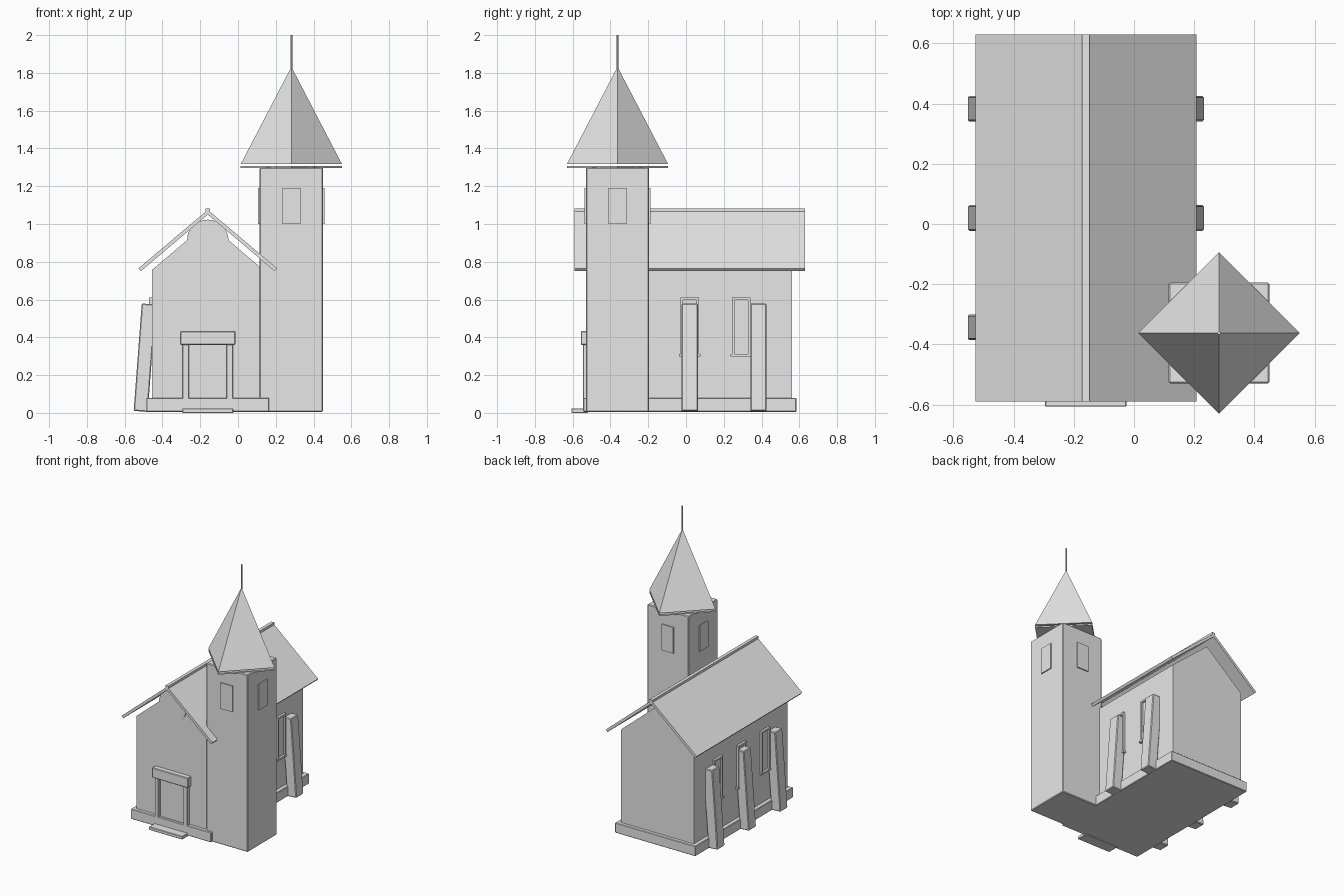
import bpy, math
from mathutils import Matrix, Vector

if "Cube" in bpy.data.objects:
    bpy.data.objects.remove(bpy.data.objects["Cube"])

stone = bpy.data.materials.new("plain_grey")
stone.diffuse_color = (0.8, 0.8, 0.8, 1)
stone.use_nodes = True
stone.node_tree.nodes["Principled BSDF"].inputs["Base Color"].default_value = stone.diffuse_color

CX, CY = -0.16, 0.02        # nave centre line
TX, TY = 0.2825, -0.3625    # tower centre


def finish(name, verts, faces, bevel=0):
    me = bpy.data.meshes.new(name)
    me.from_pydata(verts, [], faces)
    me.materials.append(stone)
    ob = bpy.data.objects.new(name, me)
    bpy.context.collection.objects.link(ob)
    if bevel:
        mod = ob.modifiers.new("edge_bevel", 'BEVEL')
        mod.width = bevel
        mod.segments = 1
    return ob


def box(name, x, y, z, bevel=0):
    """Box from (min, max) pairs."""
    x, y, z = sorted(x), sorted(y), sorted(z)
    v = [(a, b, c) for c in z for b in y for a in x]
    f = [(0, 2, 3, 1), (4, 5, 7, 6), (0, 1, 5, 4),
         (1, 3, 7, 5), (3, 2, 6, 7), (2, 0, 4, 6)]
    return finish(name, v, f, bevel)


def extrude_y(name, profile, y0, y1):
    """Extrude an anticlockwise xz profile along y."""
    n = len(profile)
    v = [(x, y, z) for y in (y0, y1) for x, z in profile]
    f = [tuple(range(n)), tuple(reversed(range(n, 2 * n)))]
    f += [(i, i + n, (i + 1) % n + n, (i + 1) % n) for i in range(n)]
    return finish(name, v, f)


def ring(n, r, z, cx, cy):
    return [(cx + r * math.cos(2 * math.pi * i / n),
             cy + r * math.sin(2 * math.pi * i / n), z) for i in range(n)]


def prism(name, n, r, z0, z1, cx, cy):
    v = ring(n, r, z0, cx, cy) + ring(n, r, z1, cx, cy)
    f = [tuple(reversed(range(n))), tuple(range(n, 2 * n))]
    f += [(i, (i + 1) % n, (i + 1) % n + n, i + n) for i in range(n)]
    return finish(name, v, f)


# Nave walls, plinth and gable
box("nave_walls", (CX - 0.295, CX + 0.295), (-0.52, 0.56), (0.02, 0.757))
box("plinth", (CX - 0.325, CX + 0.325), (-0.545, 0.585), (0.006, 0.08), 0.004)
extrude_y("gable", [(CX - 0.295, 0.757), (CX + 0.295, 0.757), (CX, 1.007)], -0.52, 0.56)

# Roof slopes and ridge
for side, label in ((-1, "left"), (1, "right")):
    pts = [(CX, 1.075), (CX + side * 0.367, 0.765),
           (CX + side * 0.354, 0.75), (CX, 1.05)]
    extrude_y("roof_" + label, pts if side < 0 else pts[::-1], -0.59, 0.63)
box("ridge_beam", (CX - 0.012, CX + 0.012), (-0.59, 0.63), (1.055, 1.082))

# Round plate on the front gable
rose = extrude_y("round_window",
                 [(CX + 0.11 * math.cos(math.tau * i / 32),
                   0.913 + 0.11 * math.sin(math.tau * i / 32)) for i in range(32)],
                 -0.527, -0.515)

# Doorway
for s in (-1, 1):
    box("door_post", (CX + s * 0.1, CX + s * 0.133), (-0.545, -0.51), (0.07, 0.365), 0.003)
box("door_panel", (CX - 0.095, CX + 0.095), (-0.527, -0.515), (0.07, 0.352))
box("door_lintel", (CX - 0.146, CX + 0.146), (-0.557, -0.51), (0.36, 0.433), 0.004)
box("door_step", (CX - 0.135, CX + 0.135), (-0.607, -0.52), (0.0, 0.024), 0.003)

# Side windows: bars, pane and sill
for s in (-1, 1):
    def wall_box(name, depth, y, z):
        box(name, (CX + s * 0.285, CX + s * (0.295 + depth)), y, z)
    for y in (CY - 0.272, CY, CY + 0.272):
        if s > 0 and y < -0.2:
            continue    # covered by the tower
        for e in (-1, 1):
            wall_box("window_jamb", 0.016, (y + e * 0.036, y + e * 0.049), (0.303, 0.61))
        wall_box("window_head", 0.016, (y - 0.049, y + 0.049), (0.597, 0.61))
        wall_box("window_pane", 0.004, (y - 0.037, y + 0.037), (0.303, 0.6))
        wall_box("window_sill", 0.02, (y - 0.057, y + 0.057), (0.298, 0.311))

    # Leaning buttresses
    for y in (CY - 0.363, CY, CY + 0.363):
        if s > 0 and y < -0.2:
            continue
        b = box("buttress", (-0.0375, 0.0375), (-0.0425, 0.0425), (0, 0.57), 0.005)
        b.location = (CX + s * 0.355, y, 0.008)
        b.rotation_euler = (0, -s * math.radians(4.3), 0)

# Tower
box("tower", (TX - 0.1675, TX + 0.1675), (TY - 0.1675, TY + 0.1675), (0.006, 1.3), 0.005)

# Thin plates on the four tower faces
for k in range(4):
    p = box("tower_window", (-0.048, 0.048), (-0.1755, -0.16), (1.0, 1.19))
    p.matrix_world = Matrix.Translation(Vector((TX, TY, 0))) @ Matrix.Rotation(k * math.pi / 2, 4, 'Z')

# Spire: thin diamond slab, pyramid and mast
prism("spire_base", 4, 0.268, 1.297, 1.307, TX, TY)
finish("spire", ring(4, 0.268, 1.317, TX, TY) + [(TX, TY, 1.832)],
       [(3, 2, 1, 0)] + [(i, (i + 1) % 4, 4) for i in range(4)])
prism("spire_mast", 8, 0.005, 1.80, 2.0, TX, TY)
